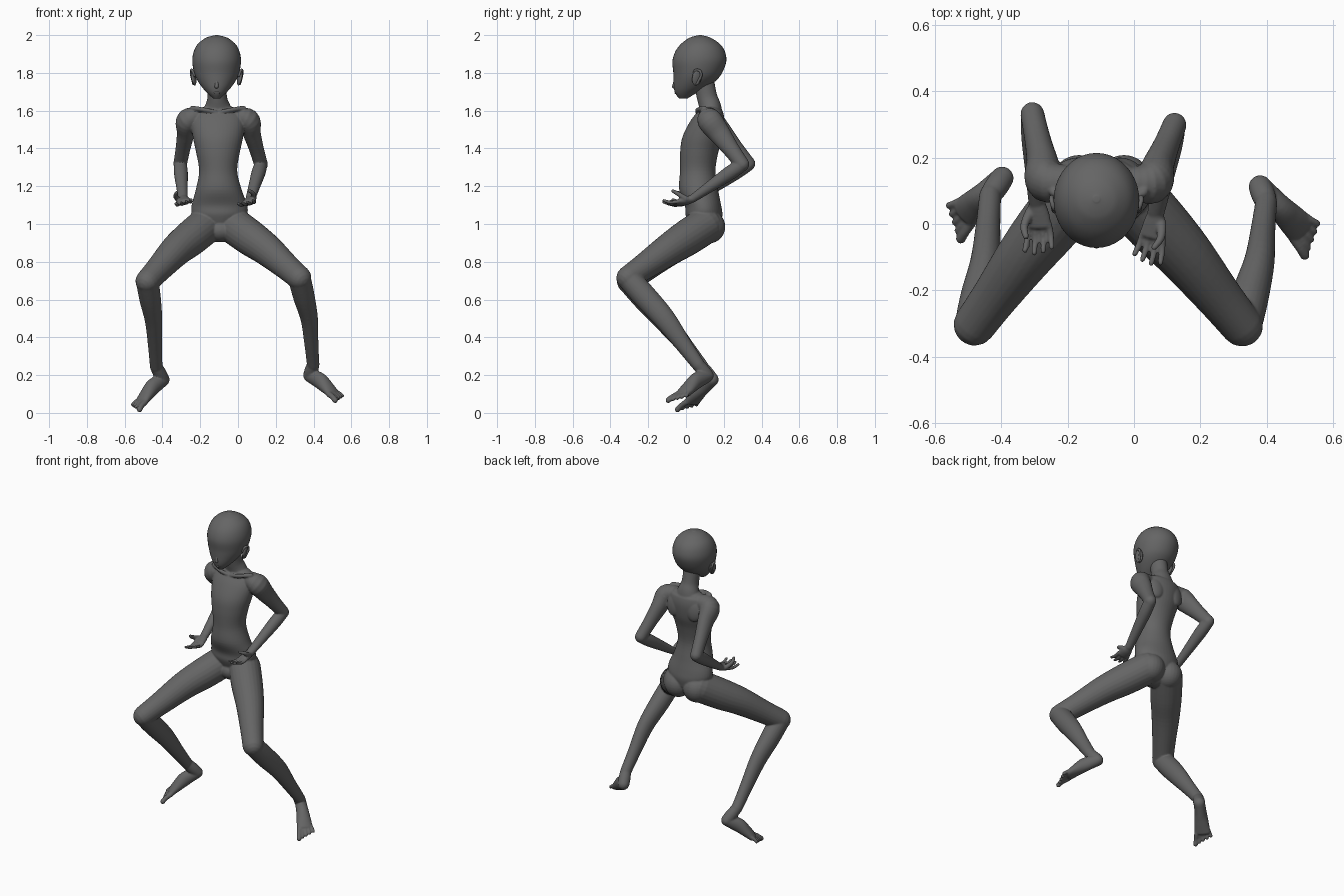
import bpy, bmesh, math
from mathutils import Vector as V

if "Cube" in bpy.data.objects:
    bpy.data.objects.remove(bpy.data.objects["Cube"])

grey = bpy.data.materials.new("dark_grey")
grey.diffuse_color = (.13, .13, .13, 1)
grey.use_nodes = True
grey.node_tree.nodes["Principled BSDF"].inputs["Base Color"].default_value = grey.diffuse_color

def catmull(p, n):
    """Smoothly resample a list of (x, y, z, ra, rb) sections."""
    out = []
    for i in range(len(p) - 1):
        a, b, c, d = p[max(i - 1, 0)], p[i], p[i + 1], p[min(i + 2, len(p) - 1)]
        for k in range(n):
            t = k / n
            out.append([0.5 * (2 * q + (r - o) * t + (2 * o - 5 * q + 4 * r - s) * t * t
                        + (3 * q - o - 3 * r + s) * t ** 3) for o, q, r, s in zip(a, b, c, d)])
    return out + [list(p[-1])]

def tube(name, pts, ref=(1, 0, 0), seg=24, n=5, flat=False, cap=1.0):
    """Loft elliptical sections along a path with rounded ends."""
    pts = [tuple(p) if len(p) == 5 else tuple(p) + (p[3],) for p in pts]
    s = catmull(pts, n)
    tang = []
    for i in range(len(s)):
        d = V(s[min(i + 1, len(s) - 1)][:3]) - V(s[max(i - 1, 0)][:3])
        tang.append(V((0, 0, 1)) if flat else d.normalized())
    rings = []
    def add(sec, t, off, k):
        u = (V(ref) - t * V(ref).dot(t)).normalized()
        rings.append((V(sec[:3]) + t * off, u * sec[3] * k, t.cross(u) * sec[4] * k))
    r0, r1 = min(s[0][3:]) * cap, min(s[-1][3:]) * cap
    angs = [math.radians(a) for a in (85, 65, 45, 22)]
    for a in angs:
        add(s[0], tang[0], -r0 * math.sin(a), math.cos(a))
    for sec, t in zip(s, tang):
        add(sec, t, 0, 1)
    for a in reversed(angs):
        add(s[-1], tang[-1], r1 * math.sin(a), math.cos(a))
    bm = bmesh.new()
    vs = [[bm.verts.new(c + u * math.cos(2 * math.pi * j / seg) + w * math.sin(2 * math.pi * j / seg))
           for j in range(seg)] for c, u, w in rings]
    for a, b in zip(vs, vs[1:]):
        for j in range(seg):
            bm.faces.new((a[j], a[(j + 1) % seg], b[(j + 1) % seg], b[j]))
    bm.faces.new(vs[0]); bm.faces.new(vs[-1])
    return finish(name, bm)

def ball(name, loc, scale, rot=(0, 0, 0)):
    bm = bmesh.new()
    bmesh.ops.create_uvsphere(bm, u_segments=24, v_segments=16, radius=1)
    ob = finish(name, bm)
    ob.location, ob.scale, ob.rotation_euler = loc, scale, rot
    return ob

def finish(name, bm):
    bmesh.ops.recalc_face_normals(bm, faces=bm.faces)
    me = bpy.data.meshes.new(name)
    bm.to_mesh(me); bm.free()
    me.shade_smooth()
    me.materials.append(grey)
    ob = bpy.data.objects.new(name, me)
    bpy.context.collection.objects.link(ob)
    return ob

def join(name, obs):
    bpy.context.view_layer.update()
    bpy.ops.object.select_all(action='DESELECT')
    for o in obs:
        o.select_set(True)
    bpy.context.view_layer.objects.active = obs[0]
    bpy.ops.object.join()
    bpy.ops.object.transform_apply(location=True, rotation=True, scale=True)
    obs[0].name = name
    return obs[0]

def at(p, ra, rb=None):
    return (*p, ra, ra if rb is None else rb)

body = []

# Torso, neck, crotch and buttocks
body.append(tube("torso", [
    (-.098, .10, 1.00, .105, .085), (-.098, .095, 1.05, .145, .098), (-.098, .09, 1.10, .147, .096),
    (-.102, .067, 1.18, .122, .103), (-.105, .062, 1.28, .101, .094), (-.106, .070, 1.38, .116, .101),
    (-.106, .088, 1.46, .133, .107), (-.106, .112, 1.54, .142, .092), (-.106, .127, 1.59, .125, .070),
    (-.106, .13, 1.605, .105, .055)], flat=True, seg=40, cap=.4))
body.append(tube("neck", [(-.107, .135, 1.57, .09, .06), (-.108, .128, 1.62, .070, .058),
    (-.11, .112, 1.67, .052, .054), (-.112, .095, 1.75, .052, .055)]))
body.append(ball("crotch", (-.095, .075, .965), (.085, .075, .062)))
for s in (-1, 1):
    body.append(ball("buttock", (-.098 + s * .068, .120, .985), (.085, .088, .088)))
    # Collar bone
    body.append(tube("collar_bone", [(-.106 + s * .012, .062, 1.592, .011), (-.106 + s * .07, .062, 1.604, .012),
                                     (-.106 + s * .135, .095, 1.613, .014)], ref=(0, 0, 1), seg=12))
    # Shoulder blade
    body.append(ball("shoulder_blade", (-.106 + s * .075, .172, 1.52), (.05, .026, .07), (.1, 0, s * -.2)))

# Arms: shoulder, elbow, wrist per side
def arm(sh, el, wr, s):
    sh, el, wr = V(sh), V(el), V(wr)
    inner = sh + V((-s * .075, 0, .022))
    body.append(tube("upper_arm", [at(inner, .045), at(sh, .061, .066), at(sh.lerp(el, .3), .047, .058),
        at(sh.lerp(el, .65), .039, .045), at(el, .036, .038)]))
    body.append(tube("forearm", [at(el, .034, .037), at(el.lerp(wr, .25), .037, .038),
        at(el.lerp(wr, .65), .031, .030), at(wr, .026, .022)]))

# Hand with the palm up and slightly curled fingers
def hand(wr, d, s):
    wr, d = V(wr), V(d).normalized()
    side = (d.cross(V((0, 0, 1))).normalized() * -1 + V((0, 0, s * .25)))
    side = side if side.x * s > 0 else V((-side.x, -side.y, side.z))
    side = (side - d * side.dot(d)).normalized()
    up = side.cross(d)
    up = up if up.z > 0 else -up
    body.append(tube("palm", [at(wr, .024, .02), at(wr + d * .035 - up * .004, .034, .021),
        at(wr + d * .075 - up * .004, .040, .017)], ref=side, cap=.6))
    for i, ln in enumerate((.066, .078, .084, .076)):
        o = (i - 1.5)
        b = wr + d * .07 + side * o * .0205 - up * .006
        f = d + side * o * .10
        body.append(tube("finger", [at(b, .0105), at(b + f * ln * .55 + up * .003, .0095),
            at(b + f * ln + up * .022, .0085)], ref=side, seg=12, n=3))
    b = wr + d * .03 + side * .022
    body.append(tube("thumb", [at(b, .016), at(b + d * .035 + side * .014 + up * .034, .0125),
        at(b + d * .062 + side * .004 + up * .06, .0095)], ref=side, seg=12, n=3))

for s, sh, el, wr, d in ((-1, (-.264, .13, 1.55), (-.306, .330, 1.318), (-.292, .066, 1.138), (.06, -1, -.25)),
                         (1, (.053, .125, 1.55), (.122, .298, 1.315), (.066, .035, 1.135), (-.16, -1, -.25))):
    arm(sh, el, wr, s)
    hand(wr, d, s)

# Legs: hip, middle of thigh, knee, calf, ankle
def leg(hip, mid, kn, calf, an):
    hip, mid, kn, calf, an = map(V, (hip, mid, kn, calf, an))
    body.append(tube("thigh", [at(hip, .097, .097), at(hip.lerp(mid, .5), .095), at(mid, .085),
        at(mid.lerp(kn, .6), .070), at(kn, .064, .063)], ref=(1, 0, 1)))
    body.append(tube("shin", [at(kn, .060, .062), at(kn.lerp(calf, .45), .057, .064), at(calf, .046, .058),
        at(calf.lerp(an, .55), .037, .044), at(an, .033, .035)]))

# Foot from ankle, heel, big toe tip and little toe tip
def foot(an, heel, big, small):
    an, heel, big, small = map(V, (an, heel, big, small))
    side = (small - big).normalized()
    toe = big.lerp(small, .5)
    d = (toe - heel).normalized()
    up = side.cross(d)
    up = up if up.z > 0 else -up
    ball_c = heel.lerp(toe, .76)
    body.append(tube("heel", [at(an, .033), at(an.lerp(heel, .55), .036), at(heel, .035)]))
    body.append(tube("foot", [at(heel, .034, .036), at(heel.lerp(toe, .3) + up * .014, .037, .043),
        at(heel.lerp(toe, .55) + up * .008, .044, .034), at(ball_c, .049, .023)], ref=side, cap=.7))
    for i in range(5):
        tip = big.lerp(small, i / 4) - d * .010
        b = ball_c + side * (i - 2) * .0195 - d * .01
        r = .016 if i == 0 else .0115
        body.append(tube("toe", [at(b, r), at(b.lerp(tip, .6) + up * .004, r * .9), at(tip, r * .95)],
                         ref=side, seg=12, n=3))

for hip, mid, kn, calf, an, heel, big, small in (
    ((-.172, .10, .99), (-.328, -.095, .860), (-.48, -.303, .697), (-.447, -.115, .49), (-.433, .085, .245),
     (-.397, .138, .176), (-.527, -.05, .012), (-.562, .050, .038)),
    ((-.022, .10, .99), (.155, -.095, .862), (.325, -.306, .715), (.377, -.115, .50), (.398, .065, .255),
     (.380, .112, .198), (.520, -.10, .062), (.557, -.005, .086))):
    leg(hip, mid, kn, calf, an)
    foot(an, heel, big, small)

# Fuse the body into one skin
skin = join("body", body)
m = skin.modifiers.new("fuse", 'REMESH')
m.mode, m.voxel_size, m.use_smooth_shade = 'VOXEL', .005, True
m = skin.modifiers.new("soften", 'SMOOTH')
m.factor, m.iterations = .5, 3

# Head: stacked sections from chin to crown (z, half width, front y, back y)
secs = [(1.666, .020, -.038, .010), (1.69, .046, -.056, .050), (1.72, .074, -.064, .105), (1.76, .102, -.066, .160),
        (1.80, .119, -.067, .191), (1.86, .129, -.072, .213), (1.91, .122, -.058, .207), (1.95, .102, -.030, .183),
        (1.98, .067, .008, .142), (1.992, .040, .035, .115), (1.9985, .012, .063, .087)]
parts = [tube("head", [(-.113, (f + b) / 2, z, w, (b - f) / 2) for z, w, f, b in secs],
              flat=True, seg=40, cap=.1)]

# Nose, lips and ears
parts.append(tube("nose", [(-.113, -.053, 1.775, .008), (-.113, -.059, 1.745, .010), (-.113, -.063, 1.728, .011)], seg=12))
parts.append(ball("lips", (-.113, -.054, 1.694), (.018, .006, .007)))
for s in (-1, 1):
    x = -.113 + s * .122
    parts.append(ball("ear", (x, .058, 1.775), (.011, .026, .043), (-.15, s * .2, s * .3)))
    parts.append(tube("ear_rim", [(x - s * .004, .040, 1.785, .006), (x + s * .006, .048, 1.812, .007),
        (x + s * .013, .072, 1.812, .007), (x + s * .011, .080, 1.785, .007), (x, .058, 1.742, .007)],
        ref=(1, 0, 0), seg=10))
join("head", parts)
